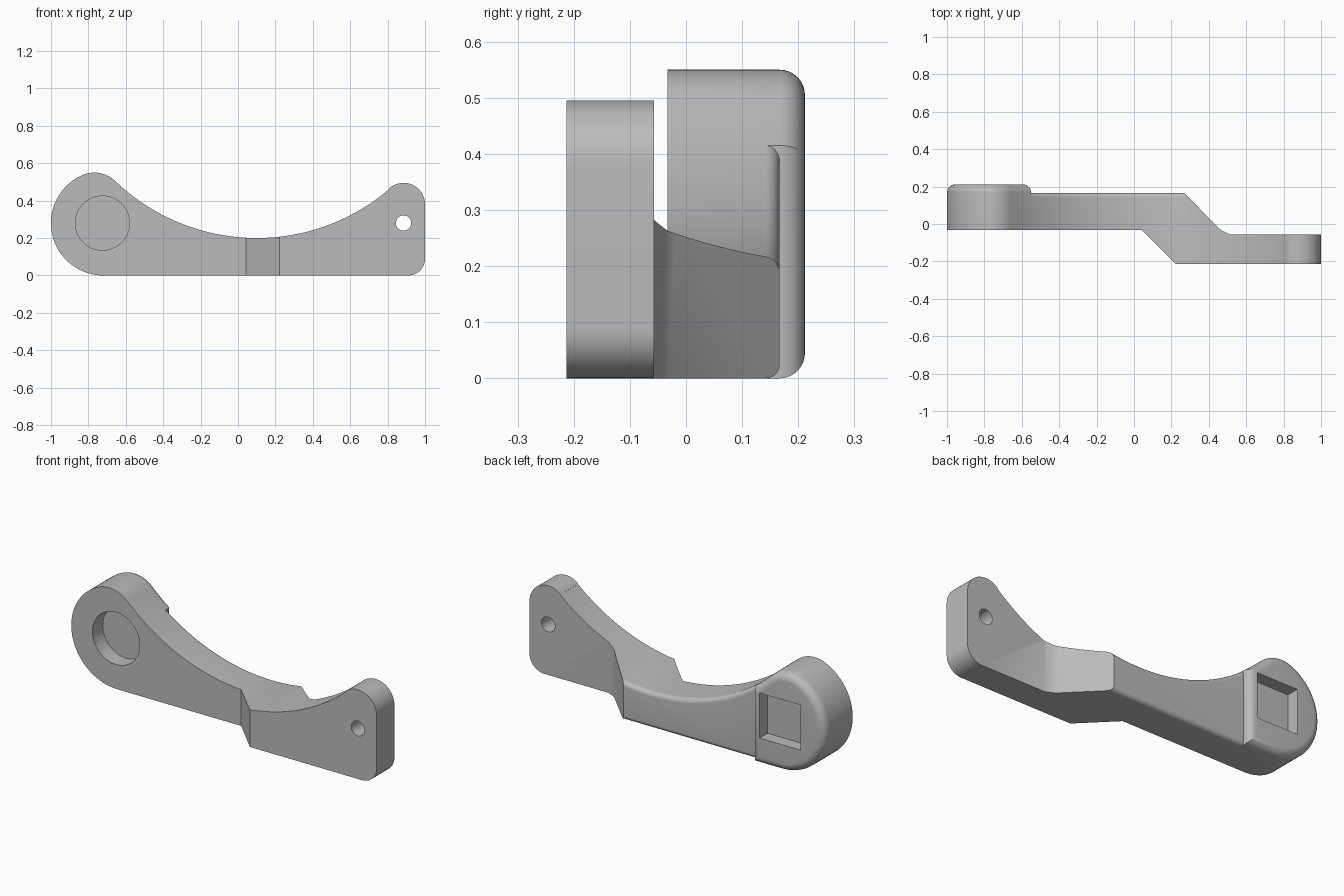
import bpy
import bmesh
import math

cube = bpy.data.objects.get("Cube")
if cube:
    bpy.data.objects.remove(cube, do_unlink=True)

grey = bpy.data.materials.new("plain grey")
grey.use_nodes = True
grey.diffuse_color = (0.5, 0.5, 0.5, 1)
grey.node_tree.nodes["Principled BSDF"].inputs["Base Color"].default_value = (0.5, 0.5, 0.5, 1)


def arc(cx, cy, r, start, end, n):
    """Points along an arc, angles in degrees."""
    angles = [math.radians(start + (end - start) * i / n) for i in range(n + 1)]
    return [(cx + r * math.cos(a), cy + r * math.sin(a)) for a in angles]


def prism(name, points, lo, hi, along_z=False, rear_round=0):
    """Extrude an outline along y (or z), optionally rounding its rear rim."""
    bm = bmesh.new()
    place = (lambda p, d: (p[0], p[1], d)) if along_z else (lambda p, d: (p[0], d, p[1]))
    near = [bm.verts.new(place(p, lo)) for p in points]
    far = [bm.verts.new(place(p, hi)) for p in points]
    bm.faces.new(near)
    bm.faces.new(far)
    for i in range(len(points)):
        j = (i + 1) % len(points)
        bm.faces.new((near[i], near[j], far[j], far[i]))
    bmesh.ops.recalc_face_normals(bm, faces=bm.faces)
    if rear_round:
        rim = [e for e in bm.edges if all(v in far for v in e.verts)]
        bmesh.ops.bevel(bm, geom=rim, offset=rear_round, offset_type='OFFSET',
                        segments=8, profile=0.5, affect='EDGES', clamp_overlap=False)
    mesh = bpy.data.meshes.new(name)
    bm.to_mesh(mesh)
    bm.free()
    mesh.materials.append(grey)
    obj = bpy.data.objects.new(name, mesh)
    bpy.context.collection.objects.link(obj)
    return obj


def combine(obj, tool, operation):
    """Apply a boolean and discard the tool."""
    tool.hide_render = True
    mod = obj.modifiers.new("cut", 'BOOLEAN')
    mod.operation, mod.object, mod.solver = operation, tool, 'EXACT'
    bpy.context.view_layer.objects.active = obj
    bpy.ops.object.modifier_apply(modifier=mod.name)
    bpy.data.objects.remove(tool, do_unlink=True)


STEP = -0.55              # where the hub meets the arm
SWEEP = (0.1, 1.29, 1.09)  # circle of the concave upper edge

# Arm: side outline trimmed by a cranked plan outline
side = arc(*SWEEP, 228.7, 310.8, 56)
side += arc(0.885, 0.38, 0.115, 130.8, 0, 20)
side += arc(0.91, 0.09, 0.09, 0, -90, 14)
side.append((-0.62, 0))
arm = prism("cranked_arm", side, -0.3, 0.167, rear_round=0.025)

plan = [(STEP, -0.033), (0.043, -0.033), (0.222, -0.213), (1.1, -0.213),
        (1.1, -0.057), (0.515, -0.057), (0.465, -0.033), (0.135, 0.3), (STEP, 0.3)]
combine(arm, prism("plan_cutter", plan, -0.1, 0.7, along_z=True), 'INTERSECT')

# Through hole in the lug
combine(arm, prism("hole_cutter", arc(0.885, 0.28, 0.041, 0, 348.75, 31), -0.4, 0.2), 'DIFFERENCE')

# Hub: thick teardrop end with a rounded rear rim
teardrop = [(STEP, 0)]
teardrop += arc(-0.72, 0.28, 0.28, 270, 113.4, 36)
teardrop += arc(-0.768, 0.39, 0.16, 113.4, 46.1, 14)[1:]
teardrop += arc(*SWEEP, 226.1, 233.4, 6)[1:]
hub = prism("hub", teardrop, -0.033, 0.212, rear_round=0.045)

# Round recess in the front, square pocket in the rear
combine(hub, prism("recess_cutter", arc(-0.725, 0.28, 0.145, 0, 354, 59), -0.2, 0.057), 'DIFFERENCE')
x, z, h = -0.725, 0.275, 0.125
square = [(x - h, z - h), (x + h, z - h), (x + h, z + h), (x - h, z + h)]
combine(hub, prism("pocket_cutter", square, 0.142, 0.4), 'DIFFERENCE')

# Smooth curves, crisp edges
bpy.ops.object.select_all(action='DESELECT')
for obj in (arm, hub):
    obj.select_set(True)
    bpy.context.view_layer.objects.active = obj
bpy.ops.object.shade_smooth_by_angle(angle=math.radians(30))
